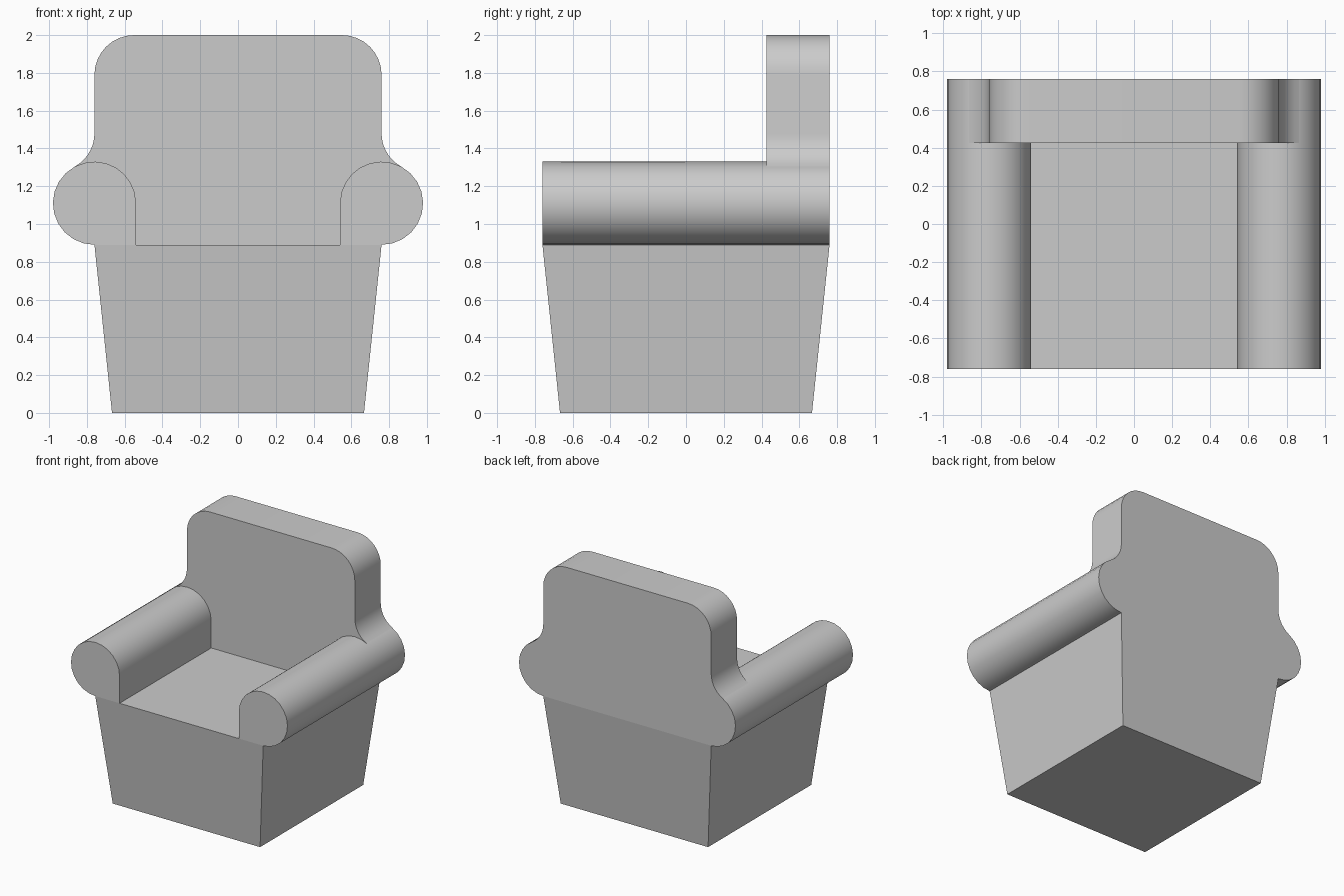
import bpy, bmesh
from math import cos, sin, radians

cube = bpy.data.objects.get("Cube")
if cube:
    bpy.data.objects.remove(cube, do_unlink=True)

# Main dimensions
SEAT_Z, TOP_Z = 0.89, 2.0
HALF, FOOT = 0.76, 0.667        # half width at seat height and at the floor
ARM_R, BACK_Y = 0.22, 0.425
ARM_Z = SEAT_Z + ARM_R
INNER = HALF - ARM_R
JOIN = 61.6                     # angle where the back's flare meets the arm roll

fabric = bpy.data.materials.new("grey fabric")
fabric.use_nodes = True
grey = (0.6, 0.6, 0.6, 1)
fabric.diffuse_color = grey
fabric.node_tree.nodes["Principled BSDF"].inputs["Base Color"].default_value = grey


def arc(cx, cz, r, start, end, steps):
    angles = [radians(start + (end - start) * i / steps) for i in range(steps + 1)]
    return [(cx + r * cos(a), cz + r * sin(a)) for a in angles]


def finish(name, bm):
    bmesh.ops.recalc_face_normals(bm, faces=bm.faces)
    mesh = bpy.data.meshes.new(name)
    bm.to_mesh(mesh)
    bm.free()
    mesh.materials.append(fabric)
    obj = bpy.data.objects.new(name, mesh)
    bpy.context.collection.objects.link(obj)
    bpy.ops.object.select_all(action='DESELECT')
    obj.select_set(True)
    bpy.context.view_layer.objects.active = obj
    bpy.ops.object.shade_smooth_by_angle(angle=radians(30))
    return obj


def extrude_profile(name, outline, y0, y1):
    bm = bmesh.new()
    face = bm.faces.new([bm.verts.new((x, y0, z)) for x, z in outline])
    extruded = bmesh.ops.extrude_face_region(bm, geom=[face])["geom"]
    moved = [v for v in extruded if isinstance(v, bmesh.types.BMVert)]
    bmesh.ops.translate(bm, verts=moved, vec=(0, y1 - y0, 0))
    return finish(name, bm)


# Tapered seat base
bm = bmesh.new()
bmesh.ops.create_cube(bm, size=2)
for v in bm.verts:
    half = HALF if v.co.z > 0 else FOOT
    v.co = (v.co.x * half, v.co.y * half, SEAT_Z if v.co.z > 0 else 0)
finish("seat_base", bm)

# Rolled arms
inner_roll = arc(HALF, ARM_Z, ARM_R, 180, JOIN, 8)
outer_roll = arc(HALF, ARM_Z, ARM_R, JOIN, -90, 10)
arm = [(INNER, SEAT_Z)] + inner_roll + outer_roll[1:]
for side, name in ((1, "left_arm"), (-1, "right_arm")):
    extrude_profile(name, [(side * x, z) for x, z in arm], -HALF, HALF)

# Backrest, resting on the arm rolls and flaring out over them
flare = arc(HALF + 0.2, 1.48, 0.2, 180 + JOIN, 180, 7)
corner = arc(HALF - 0.21, TOP_Z - 0.21, 0.21, 0, 90, 8)
half_back = [(INNER, SEAT_Z)] + inner_roll + flare[1:] + corner
extrude_profile("backrest", half_back + [(-x, z) for x, z in reversed(half_back)], BACK_Y, HALF)
